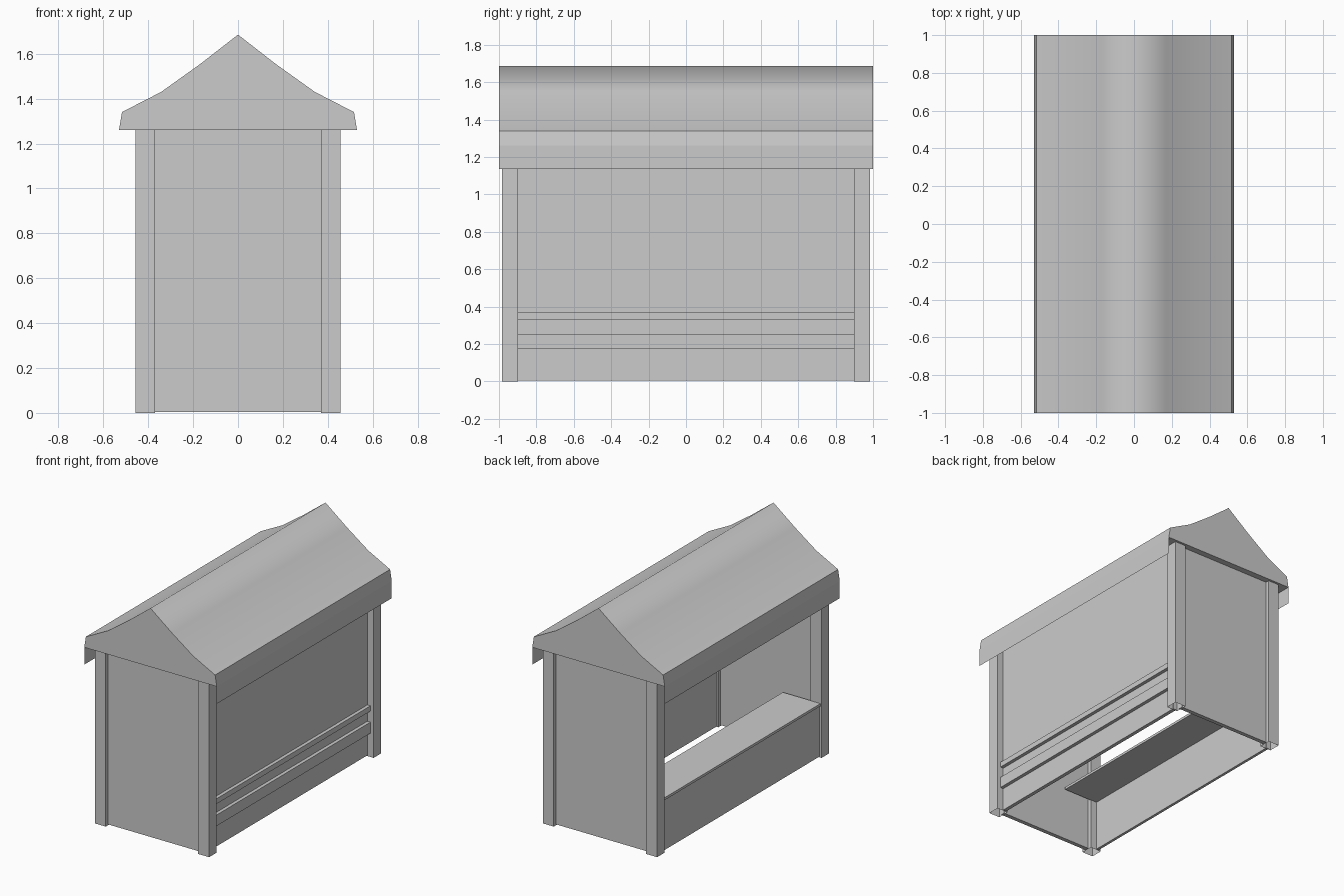
import bpy, bmesh

if "Cube" in bpy.data.objects:
    bpy.data.objects.remove(bpy.data.objects["Cube"])


def make_object(name, bm):
    me = bpy.data.meshes.new(name)
    bm.to_mesh(me)
    bm.free()
    ob = bpy.data.objects.new(name, me)
    bpy.context.collection.objects.link(ob)
    return ob


def box(name, x, y, z, open_ends=False):
    """Box from (min, max) ranges; open_ends leaves off top and bottom."""
    bm = bmesh.new()
    bmesh.ops.create_cube(bm, size=1)
    for v in bm.verts:
        v.co = [r[0] if c < 0 else r[1] for c, r in zip(v.co, (x, y, z))]
    if open_ends:
        bm.normal_update()
        ends = [f for f in bm.faces if abs(f.normal.z) > 0.9]
        bmesh.ops.delete(bm, geom=ends, context='FACES')
    return make_object(name, bm)


EAVE = 1.26

# Curved roof: half profile mirrored, swept along y, closed by gables and ceiling
half = [(0.53, 1.135), (0.53, EAVE), (0.517, 1.34), (0.342, 1.43), (0.17, 1.553)]
profile = half + [(0, 1.685)] + [(-x, z) for x, z in reversed(half)]
bm = bmesh.new()
front = [bm.verts.new((x, -1, z)) for x, z in profile]
back = [bm.verts.new((x, 1, z)) for x, z in profile]
for i in range(len(profile) - 1):
    f = bm.faces.new((front[i], back[i], back[i + 1], front[i + 1]))
    f.smooth = True
bm.faces.new(front[-2:0:-1]).normal_flip()
bm.faces.new(back[1:-1])
bm.faces.new((front[1], front[-2], back[-2], back[1])).normal_flip()
bm.normal_update()
for f in bm.faces:
    if abs(f.normal.y) > 0.9:
        want = 1 if f.calc_center_median().y > 0 else -1
        if f.normal.y * want < 0:
            f.normal_flip()
    elif f.normal.z < -0.9 or (f.normal.z > 0.99):
        if f.normal.z > 0:
            f.normal_flip()
    else:
        c = f.calc_center_median()
        if f.normal.x * c.x < 0:
            f.normal_flip()
for i in (2, len(profile) - 3):
    bm.edges.get((front[i], back[i])).smooth = False
for vs in (front, back):
    for a, b in zip(vs, vs[1:]):
        bm.edges.get((a, b)).smooth = False
make_object("roof", bm)

# Corner posts and end walls
for sy, end in ((-1, "front"), (1, "back")):
    for sx, side in ((-1, "left"), (1, "right")):
        box(f"{end}_{side}_post", sorted((sx * 0.37, sx * 0.457)),
            sorted((sy * 0.897, sy * 0.983)), (0, EAVE), open_ends=True)
    box(f"{end}_wall", (-0.375, 0.375), sorted((sy * 0.925, sy * 0.955)), (0.005, EAVE))

# Closed long wall with two rails
Y = (-0.9, 0.9)
box("long_wall", (0.38, 0.407), Y, (0.005, EAVE))
for name, z in (("lower_rail", (0.172, 0.252)), ("upper_rail", (0.332, 0.37))):
    box(name, (0.4, 0.432), Y, z)

# Serving side: low panel with counter
box("counter_panel", (-0.44, -0.42), Y, (0.005, 0.375))
box("counter_top", (-0.448, -0.145), Y, (0.372, 0.39))
